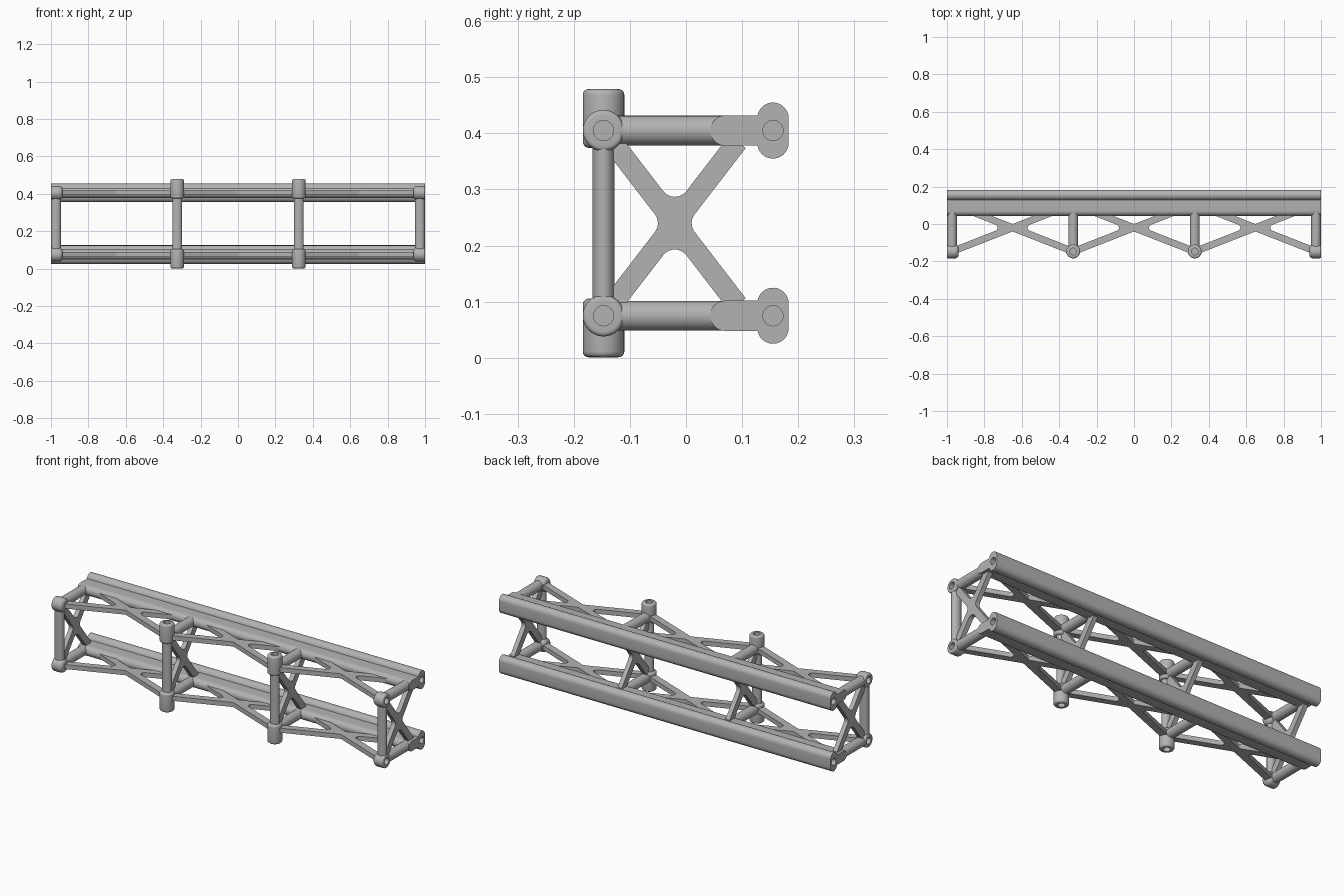
import bpy, bmesh
from math import sin, cos, atan2, hypot, pi, radians
from mathutils import Matrix, Vector

cube = bpy.data.objects.get("Cube")
if cube:
    bpy.data.objects.remove(cube, do_unlink=True)

metal = bpy.data.materials.new("plain_grey_metal")
metal.use_nodes = True
GREY = (0.45, 0.45, 0.45, 1)
metal.diffuse_color = GREY
metal.node_tree.nodes["Principled BSDF"].inputs["Base Color"].default_value = GREY

# Shared layout
FRONT_Y, RAIL_Y, BRACE_Y = -0.147, 0.155, 0.107
LEVELS = (0.075, 0.405)
END_X, MID_X = 0.973, 0.325
NODE_R, HOLE_R = 0.037, 0.018
SIDES = 32

ALONG_X = Matrix(((0, 0, 1), (1, 0, 0), (0, 1, 0))).to_4x4()   # local u,v,w -> y,z,x


def finish(name, bm, matrix):
    bmesh.ops.transform(bm, matrix=matrix, verts=bm.verts)
    bmesh.ops.recalc_face_normals(bm, faces=bm.faces)
    mesh = bpy.data.meshes.new(name)
    bm.to_mesh(mesh)
    bm.free()
    mesh.materials.append(metal)
    obj = bpy.data.objects.new(name, mesh)
    bpy.context.collection.objects.link(obj)
    return obj


def smooth(obj):
    bpy.ops.object.select_all(action="DESELECT")
    obj.select_set(True)
    bpy.context.view_layer.objects.active = obj
    bpy.ops.object.shade_smooth_by_angle(angle=radians(35))


def arc(cx, cy, r, start, end, steps):
    angles = [start + (end - start) * i / steps for i in range(steps + 1)]
    return [(cx + r * cos(a), cy + r * sin(a)) for a in angles]


def extrude(name, outline, depth, matrix):
    """Extrude a 2D outline, centred on its own plane."""
    bm = bmesh.new()
    face = bm.faces.new([bm.verts.new((u, v, -depth / 2)) for u, v in outline])
    top = bmesh.ops.extrude_face_region(bm, geom=[face])["geom"]
    bmesh.ops.translate(bm, vec=(0, 0, depth),
                        verts=[g for g in top if isinstance(g, bmesh.types.BMVert)])
    return finish(name, bm, matrix)


def rod(name, start, end, rx, ry):
    start, end = Vector(start), Vector(end)
    axis = end - start
    turn = Vector((0, 0, 1)).rotation_difference(axis).to_matrix().to_4x4()
    bm = bmesh.new()
    bmesh.ops.create_cone(bm, cap_ends=True, segments=SIDES, radius1=1, radius2=1,
                          depth=axis.length)
    bmesh.ops.scale(bm, vec=(rx, ry, 1), verts=bm.verts)
    return finish(name, bm, Matrix.Translation((start + end) / 2) @ turn)


def socket(name, position, outward, length, outer_round, inner_round, hole_depth):
    """Turned socket with rounded rims and a blind hole in its outer face."""
    profile = [(0, -hole_depth), (HOLE_R, -hole_depth), (HOLE_R, 0)]
    profile += arc(NODE_R - outer_round, -outer_round, outer_round, pi / 2, 0, 4)
    profile += arc(NODE_R - inner_round, inner_round - length, inner_round, 0, -pi / 2, 6)
    profile.append((0, -length))
    bm = bmesh.new()
    verts = [bm.verts.new((r, 0, h)) for r, h in profile]
    edges = [bm.edges.new(pair) for pair in zip(verts, verts[1:])]
    bmesh.ops.spin(bm, geom=verts + edges, cent=(0, 0, 0), axis=(0, 0, 1),
                   angle=2 * pi, steps=SIDES, use_duplicate=False)
    bmesh.ops.remove_doubles(bm, verts=bm.verts, dist=0.0001)
    turn = Vector((0, 0, 1)).rotation_difference(Vector(outward)).to_matrix().to_4x4()
    smooth(finish(name, bm, Matrix.Translation(position) @ turn))


def cross_brace(name, half_u, half_v, half_width, fillet, matrix):
    """Flat X plate with filleted notches between its arms."""
    theta = atan2(half_v, half_u)
    reach = hypot(half_u, half_v) - 0.025
    outline = []
    for k in range(4):
        d = k * pi / 2
        a = theta if k % 2 == 0 else pi / 2 - theta
        dist = (half_width + fillet) / sin(a)
        sweep = pi / 2 - a
        outline += arc(dist * cos(d), dist * sin(d), fillet,
                       d + pi + sweep, d + pi - sweep, 10)
        e = Vector((cos(d + a), sin(d + a)))
        n = Vector((-e.y, e.x))
        outline += [tuple(e * reach - n * half_width), tuple(e * reach + n * half_width)]
    smooth(extrude(name, outline, 0.025, matrix))


# Rear rails: rounded bar with a round-nosed flange, blind hole in each end
overlap = radians(10)
rail_outline = (arc(0, 0.022, 0.028, 0, pi - overlap, 14)
                + arc(0.07 - RAIL_Y, 0, 0.027, pi / 2, 3 * pi / 2, 14)
                + arc(0, -0.022, 0.028, pi + overlap, 2 * pi, 14))
for level, z in zip(("lower", "upper"), LEVELS):
    rail = extrude(level + "_rail", rail_outline, 2,
                   Matrix.Translation((0, RAIL_Y, z)) @ ALONG_X)
    for s in (-1, 1):
        cutter = rod("rail_hole_cutter", (s * 0.94, RAIL_Y, z), (s * 1.05, RAIL_Y, z),
                     HOLE_R, HOLE_R)
        cutter.hide_render = True
        bpy.context.view_layer.objects.active = rail
        cut = rail.modifiers.new("end_hole", "BOOLEAN")
        cut.operation, cut.solver, cut.object = "DIFFERENCE", "EXACT", cutter
        bpy.ops.object.modifier_apply(modifier=cut.name)
        bpy.data.objects.remove(cutter, do_unlink=True)
    smooth(rail)

# Four frames: post, crossbars, sockets and upright brace
mid_y, mid_z = (FRONT_Y + BRACE_Y) / 2, sum(LEVELS) / 2
half_y, half_z = (BRACE_Y - FRONT_Y) / 2, (LEVELS[1] - LEVELS[0]) / 2
for x in (-END_X, -MID_X, MID_X, END_X):
    s = 1 if x > 0 else -1
    place = ("left" if s > 0 else "right") + ("_end" if abs(x) == END_X else "_middle")
    smooth(rod(place + "_post", (x, FRONT_Y, LEVELS[0] + 0.02),
               (x, FRONT_Y, LEVELS[1] - 0.02), 0.026, 0.02))
    cross_brace(place + "_upright_brace", half_y, half_z, 0.0185, 0.026,
                Matrix.Translation((x, mid_y, mid_z)) @ ALONG_X)
    for up, level, z in ((-1, "_lower", LEVELS[0]), (1, "_upper", LEVELS[1])):
        smooth(rod(place + level + "_crossbar", (x, FRONT_Y + 0.025, z),
                   (x, 0.075, z), 0.0265, 0.0265))
        if abs(x) == END_X:
            socket(place + level + "_socket", (s, FRONT_Y, z), (s, 0, 0),
                   0.063, 0.008, 0.02, 0.04)
        else:
            socket(place + level + "_socket", (x, FRONT_Y, mid_z + up * 0.239),
                   (0, 0, up), 0.105, 0.01, 0.012, 0.05)

# Flat braces in the three bays, above and below
bays = (("right", -END_X, -MID_X), ("centre", -MID_X, MID_X), ("left", MID_X, END_X))
for bay, x0, x1 in bays:
    for level, z in zip(("lower", "upper"), LEVELS):
        cross_brace(bay + "_" + level + "_flat_brace", (x1 - x0) / 2, half_y, 0.0185, 0.017,
                    Matrix.Translation(((x0 + x1) / 2, mid_y, z)))
